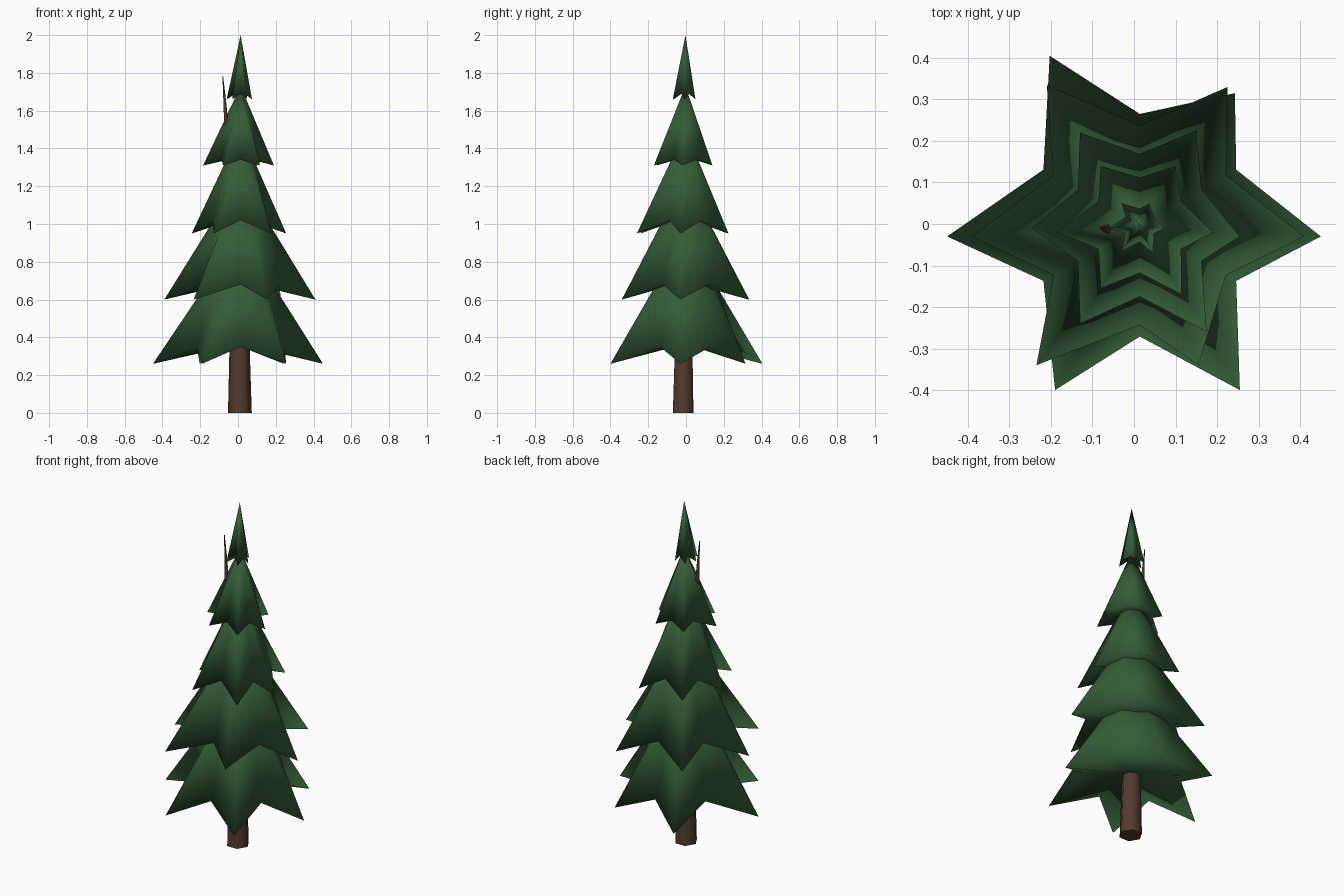
import bpy
import bmesh
from math import cos, sin, pi, tau
from mathutils import Vector

cube = bpy.data.objects.get("Cube")
if cube:
    bpy.data.objects.remove(cube, do_unlink=True)


def make_material(name, rgb):
    mat = bpy.data.materials.new(name)
    mat.use_nodes = True
    mat.diffuse_color = (*rgb, 1)
    bsdf = mat.node_tree.nodes["Principled BSDF"]
    bsdf.inputs["Base Color"].default_value = (*rgb, 1)
    bsdf.inputs["Roughness"].default_value = 0.9
    return mat


needle_green = make_material("needle green", (0.035, 0.108, 0.039))
bark_brown = make_material("bark brown", (0.085, 0.043, 0.026))

AXIS = Vector((0.014, -0.003, 0))


def finish(bm, name, mat, angle):
    bmesh.ops.recalc_face_normals(bm, faces=bm.faces)
    mesh = bpy.data.meshes.new(name)
    bm.to_mesh(mesh)
    bm.free()
    mesh.materials.append(mat)
    obj = bpy.data.objects.new(name, mesh)
    bpy.context.collection.objects.link(obj)
    bpy.ops.object.select_all(action='DESELECT')
    obj.select_set(True)
    bpy.context.view_layer.objects.active = obj
    bpy.ops.object.shade_smooth_by_angle(angle=angle)
    return obj


def bridge(bm, lower, upper):
    n = len(lower)
    for i in range(n):
        j = (i + 1) % n
        bm.faces.new((lower[i], lower[j], upper[j], upper[i]))


def fan(bm, loop, z):
    """Close a loop with triangles to a point on the axis."""
    centre = bm.verts.new((AXIS.x, AXIS.y, z))
    for i in range(len(loop)):
        bm.faces.new((loop[i], loop[(i + 1) % len(loop)], centre))


def skirt(name, tips, valley_radius, tip_z, valley_z, apex_z, bulge):
    """Star-shaped cone: drooping tips, raised valleys, closed underside."""
    bm = bmesh.new()
    rim, middle = [], []
    for i, (x, y) in enumerate(tips):
        tip = Vector((x, y, 0))
        turn = (i + 0.5) * tau / len(tips)
        valley = AXIS + valley_radius * Vector((cos(turn), sin(turn), 0))
        for p, z, shrink in ((tip, tip_z, 0.5), (valley, valley_z, bulge)):
            rim.append(bm.verts.new((p.x, p.y, z)))
            m = AXIS.lerp(p, shrink)
            middle.append(bm.verts.new((m.x, m.y, (z + apex_z) / 2)))
    bridge(bm, rim, middle)
    fan(bm, middle, apex_z)
    fan(bm, rim, valley_z + 0.015)
    return finish(bm, name, needle_green, pi)


def stem(name, rings, sides):
    """Tapered tube through (x, y, z, radius) rings with closed ends."""
    bm = bmesh.new()
    loops = []
    for x, y, z, r in rings:
        turns = [i * tau / sides for i in range(sides)]
        loops.append([bm.verts.new((x + r * cos(t), y + r * sin(t), z)) for t in turns])
    for lower, upper in zip(loops, loops[1:]):
        bridge(bm, lower, upper)
    bm.faces.new(loops[0])
    bm.faces.new(loops[-1])
    return finish(bm, name, bark_brown, 1.3)


# Five tiers of branches, bottom to top
skirt("bottom_branches",
      [(.45, -.03), (.243, .315), (-.203, .405), (-.45, -.03), (-.19, -.4), (.255, -.4)],
      .268, .26, .35, .95, .62)
skirt("lower_branches",
      [(.41, -.03), (.225, .33), (-.21, .335), (-.39, -.03), (-.235, -.34), (.155, -.34)],
      .24, .6, .68, 1.25, .6)
skirt("middle_branches",
      [(.255, -.03), (.15, .225), (-.13, .22), (-.245, -.01), (-.13, -.24), (.175, -.26)],
      .172, .95, 1.02, 1.5, .58)
skirt("upper_branches",
      [(.19, -.02), (.1, .14), (-.08, .14), (-.185, -.02), (-.08, -.155), (.115, -.17)],
      .115, 1.31, 1.34, 1.73, .55)
skirt("crown",
      [(.074, -.01), (.037, .05), (-.03, .05), (-.06, -.01), (-.03, -.065), (.045, -.07)],
      .04, 1.66, 1.69, 2, .5)

# Trunk rising inside the branches
stem("trunk", [(.01, -.015, 0, .063), (.008, -.012, .4, .052), (.012, -.01, 1.6, .015)], 6)

# Thin bare twig beside the crown
stem("twig", [(-.045, -.01, 1.3, .012), (-.064, -.012, 1.54, .012),
              (-.071, -.01, 1.65, .008), (-.081, -.01, 1.785, .002)], 5)
